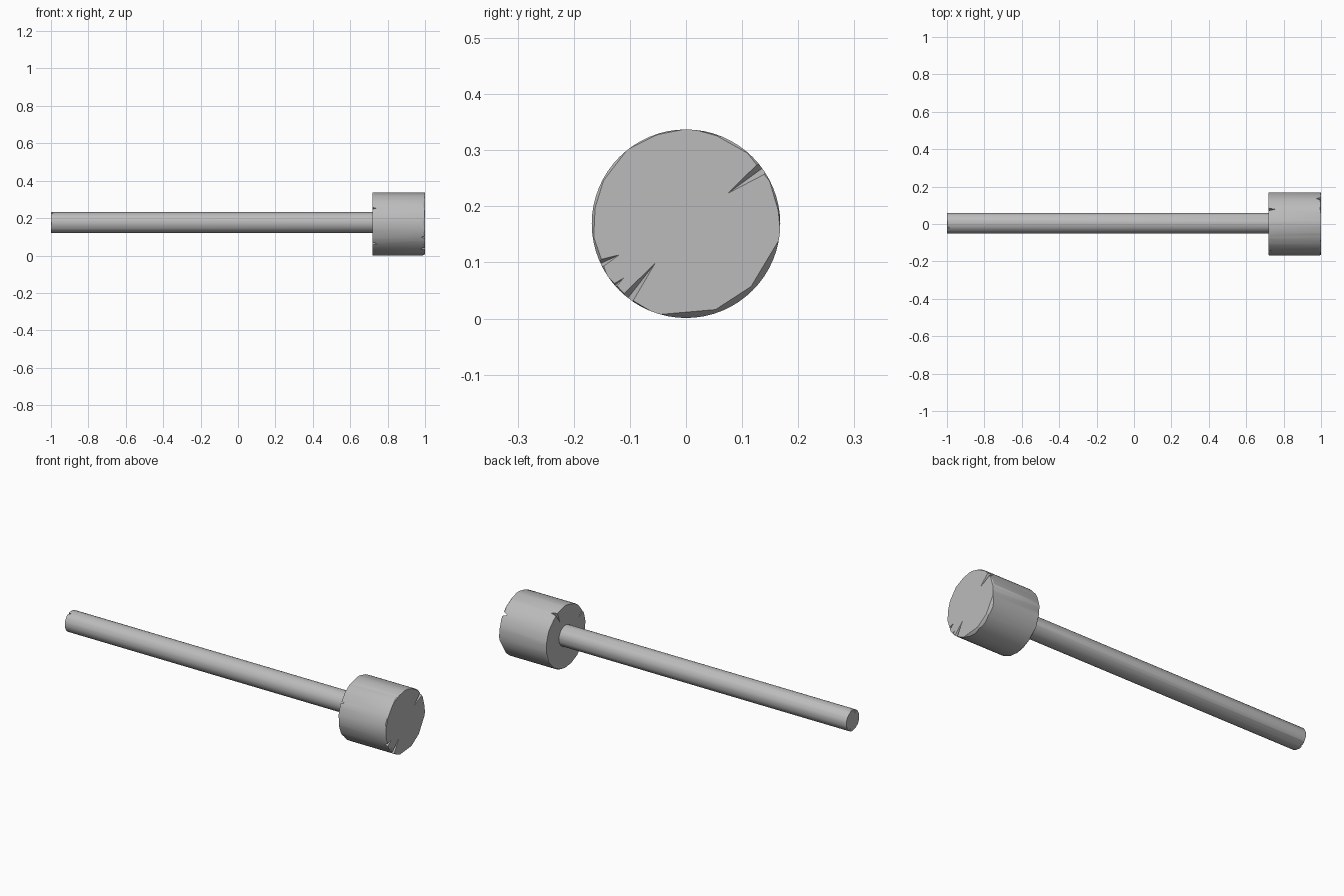
import bpy, bmesh, math, random
from mathutils import Vector, Matrix

random.seed(4)
if "Cube" in bpy.data.objects:
    bpy.data.objects.remove(bpy.data.objects["Cube"])

grey = bpy.data.materials.new("plain grey")
grey.use_nodes = True
grey.diffuse_color = (0.5, 0.5, 0.5, 1)
grey.node_tree.nodes["Principled BSDF"].inputs["Base Color"].default_value = (0.5, 0.5, 0.5, 1)


def make_object(name, bm):
    mesh = bpy.data.meshes.new(name)
    bmesh.ops.recalc_face_normals(bm, faces=bm.faces[:])
    bm.to_mesh(mesh)
    bm.free()
    obj = bpy.data.objects.new(name, mesh)
    bpy.context.collection.objects.link(obj)
    return obj


def chip(bm, centre, x, side, radius, angle, inward, along):
    """Slice a flat flake off the rim of one end."""
    radial = Vector((0, math.cos(angle), math.sin(angle)))
    point = centre + radial * (radius - inward)
    point.x = x
    normal = (radial * along + Vector((side * inward, 0, 0))).normalized()
    cut = bmesh.ops.bisect_plane(bm, geom=bm.verts[:] + bm.edges[:] + bm.faces[:], dist=1e-6,
                                 plane_co=point, plane_no=normal, clear_outer=True)
    edges = [e for e in cut["geom_cut"] if isinstance(e, bmesh.types.BMEdge)]
    if edges:
        bmesh.ops.holes_fill(bm, edges=edges, sides=0)


def worn_cylinder(name, x0, x1, radius, centre, segments, chips, size, cracks):
    """Cylinder along x with chipped rims and wedge cracks in its ends."""
    bm = bmesh.new()
    place = Matrix.Translation(centre + Vector(((x0 + x1) / 2, 0, 0))) @ Matrix.Rotation(math.pi / 2, 4, 'Y')
    bmesh.ops.create_cone(bm, cap_ends=True, segments=segments, radius1=radius,
                          radius2=radius, depth=x1 - x0, matrix=place)
    for x, side in ((x0, -1), (x1, 1)):
        for i in range(chips):
            angle = math.tau * (i + random.uniform(-0.3, 0.3)) / chips
            chip(bm, centre, x, side, radius, angle,
                 size * random.uniform(0.3, 1), size * random.uniform(0.8, 2))
        if name == "mallet_head" and side == 1:
            for degrees in (-31, -57, -85):
                chip(bm, centre, x, side, radius, math.radians(degrees), 0.011, 0.014)
    obj = make_object(name, bm)
    obj.data.materials.append(grey)

    # Wedge cracks
    cutters = []
    for side, degrees, length, width, depth in cracks:
        x = x1 if side > 0 else x0
        a = math.radians(degrees)
        radial = Vector((0, math.cos(a), math.sin(a)))
        across = Vector((0, -math.sin(a), math.cos(a))) * width / 2
        face = centre + Vector((x + side * 0.002, 0, 0))
        rim = face + radial * radius * 1.03
        points = (face + radial * (radius - length), rim + across, rim - across,
                  rim - Vector((side * depth, 0, 0)))
        wedge = bmesh.new()
        for p in points:
            wedge.verts.new(p)
        bmesh.ops.convex_hull(wedge, input=wedge.verts[:])
        cutter = make_object("crack_cutter", wedge)
        cutter.hide_render = True
        cutters.append(cutter)
        mod = obj.modifiers.new("crack", 'BOOLEAN')
        mod.operation = 'DIFFERENCE'
        mod.solver = 'EXACT'
        mod.object = cutter
    bpy.context.view_layer.update()
    result = bpy.data.meshes.new_from_object(obj.evaluated_get(bpy.context.evaluated_depsgraph_get()))
    obj.modifiers.clear()
    obj.data = result
    for cutter in cutters:
        bpy.data.objects.remove(cutter)

    bpy.ops.object.select_all(action='DESELECT')
    obj.select_set(True)
    bpy.context.view_layer.objects.active = obj
    bpy.ops.object.shade_smooth_by_angle(angle=math.radians(25))
    return obj


# Head: side, angle, length, width, depth of each crack
worn_cylinder("mallet_head", 0.718, 1.0, 0.168, Vector((0, 0, 0.169)), 64, 18, 0.005, [
    (1, 36, 0.082, 0.026, 0.03), (1, -128, 0.085, 0.024, 0.03),
    (1, -155, 0.04, 0.018, 0.025), (1, -139, 0.025, 0.01, 0.015),
    (-1, -141, 0.06, 0.02, 0.03), (-1, 150, 0.05, 0.014, 0.025),
    (-1, 62, 0.06, 0.018, 0.04)])

# Handle
worn_cylinder("handle", -1.0, 0.73, 0.056, Vector((0, 0.004, 0.176)), 32, 12, 0.003, [
    (-1, 115, 0.03, 0.01, 0.02), (-1, -60, 0.02, 0.008, 0.015)])
